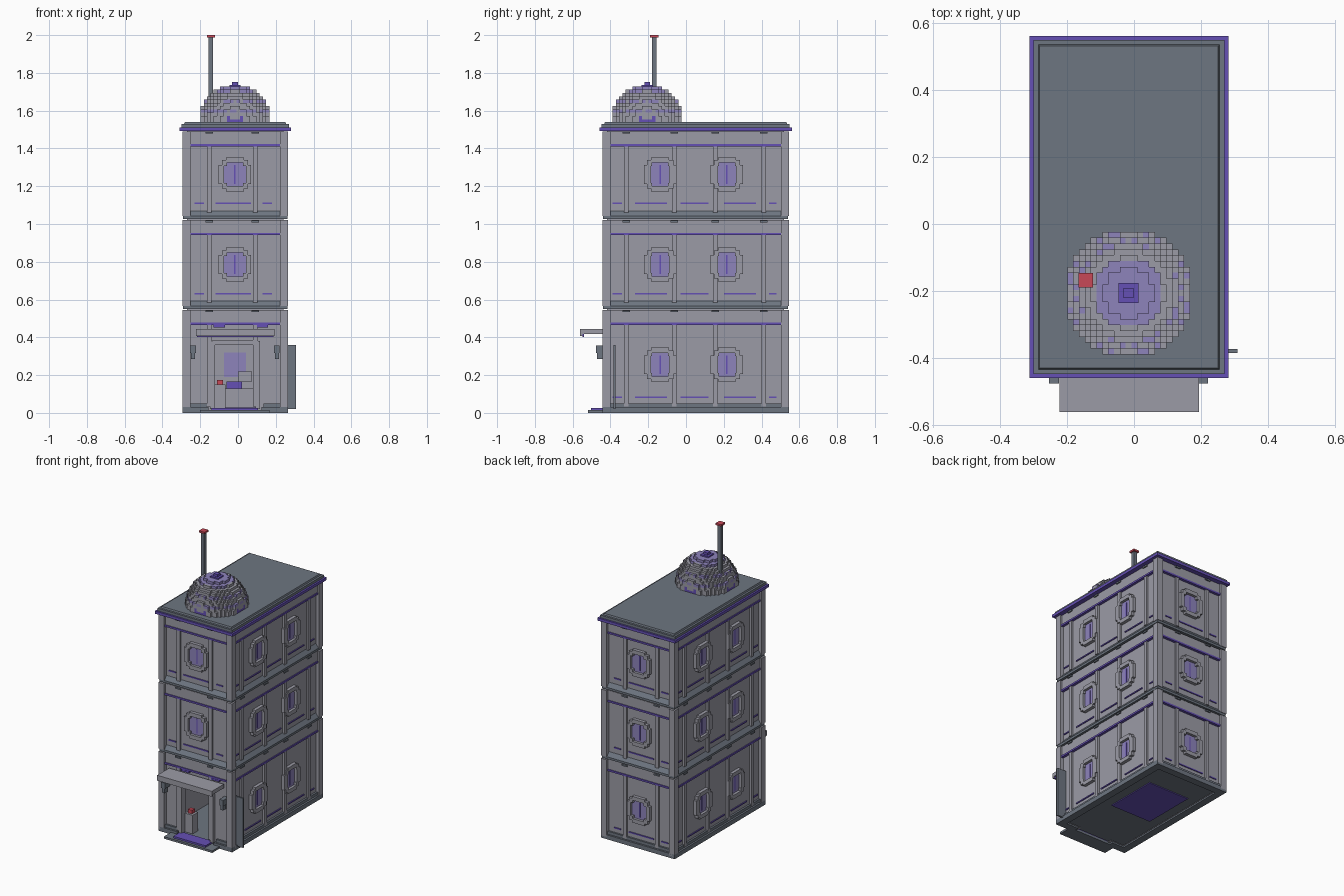
import bpy, bmesh, math
from mathutils import Matrix, Vector

cube = bpy.data.objects.get("Cube")
if cube:
    bpy.data.objects.remove(cube)


def material(name, rgb):
    m = bpy.data.materials.new(name)
    m.use_nodes = True
    m.diffuse_color = (*rgb, 1)
    m.node_tree.nodes["Principled BSDF"].inputs["Base Color"].default_value = (*rgb, 1)
    return m


GRAY = material("light gray", (.33, .33, .38))
SLATE = material("slate", (.155, .18, .22))
LAVENDER = material("lavender glass", (.27, .23, .5))
PURPLE = material("purple trim", (.13, .08, .46))
RED = material("red", (.58, .065, .095))

parts = {}


def mesh_of(name, mat):
    return parts.setdefault(name, (bmesh.new(), mat))[0]


def box(name, mat, x, y, z):
    """Axis-aligned box from three (low, high) ranges."""
    spans = [sorted(r) for r in (x, y, z)]
    size = [b - a for a, b in spans]
    mid = [(a + b) / 2 for a, b in spans]
    bmesh.ops.create_cube(mesh_of(name, mat), size=1,
                          matrix=Matrix.Translation(mid) @ Matrix.Diagonal((*size, 1)))


def frustum(name, mat, z0, z1, inset0, inset1):
    """Sloped block around the whole plan."""
    bm = mesh_of(name, mat)
    rings = []
    for z, i in ((z0, inset0), (z1, inset1)):
        a, b, c, d = X0 + i, X1 - i, Y0 + i, Y1 - i
        rings.append([bm.verts.new((*p, z)) for p in ((a, c), (b, c), (b, d), (a, d))])
    lo, hi = rings
    bm.faces.new(lo[::-1])
    bm.faces.new(hi)
    for k in range(4):
        n = (k + 1) % 4
        bm.faces.new((lo[k], lo[n], hi[n], hi[k]))


# Plan of the tower and depth of the recessed wall panels
X0, X1, Y0, Y1 = -.295, .265, -.443, .545
CX, CY = (X0 + X1) / 2, (Y0 + Y1) / 2
REC = .025
STOREYS = ((0, .545), (.55, 1.02), (1.027, 1.49))


def wall_box(side, name, mat, u, v, d):
    """Box on a wall: u along it, v height, d outward from the panel."""
    if side in ("front", "back"):
        s, edge = (-1, Y0 + REC) if side == "front" else (1, Y1 - REC)
        box(name, mat, u, [edge + s * k for k in d], v)
    else:
        s, edge = (-1, X0 + REC) if side == "right" else (1, X1 - REC)
        box(name, mat, [edge + s * k for k in d], u, v)


def window(side, u, z, half):
    """Rounded pane in a stepped ring frame."""
    pane, ring = "window_panes", "window_frames"
    wall_box(side, pane, LAVENDER, (u - half, u + half), (z - .064, z + .064), (-.002, .004))
    wall_box(side, "window_bars", PURPLE, (u - .004, u + .004), (z - .05, z + .05), (.003, .006))
    for s in (-1, 1):
        wall_box(side, ring, GRAY, (u - .047, u + .047), (z + s * .063, z + s * .09), (-.002, .022))
        wall_box(side, ring, GRAY, (u + s * half, u + s * .086), (z - .05, z + .05), (-.002, .022))
        for t in (-1, 1):
            wall_box(side, ring, GRAY, (u + s * .042, u + s * .07),
                     (z + t * .045, z + t * .075), (-.002, .022))


# Solid upper storeys and hollow ground storey
for z0, z1 in STOREYS[1:]:
    box("upper_walls", GRAY, (X0 + REC, X1 - REC), (Y0 + REC, Y1 - REC), (z0 - .01, z1 + .01))
    frustum("storey_ledges", SLATE, z0, z0 + .015, .004, .004)
    frustum("storey_ledges", SLATE, z0 + .015, z0 + .043, .004, REC)
frustum("upper_walls", GRAY, .5, .56, REC, REC)
DOOR = (-.135, .105)
for side in ("right", "left"):
    wall_box(side, "ground_walls", GRAY, (Y0 + REC, Y1 - REC), (.01, .54), (-.03, 0))
wall_box("back", "ground_walls", GRAY, (X0 + REC, X1 - REC), (.01, .54), (-.03, 0))
wall_box("front", "ground_walls", GRAY, (X0 + REC, DOOR[0]), (.01, .54), (-.03, 0))
wall_box("front", "ground_walls", GRAY, (DOOR[1], X1 - REC), (.01, .54), (-.03, 0))
wall_box("front", "ground_walls", GRAY, DOOR, (.37, .54), (-.03, 0))
frustum("ground_floor", SLATE, .012, .022, .03, .03)

# Ground plinth, sloped on its upper edge
for side, a, b in (("front", X0, X1), ("back", X0, X1), ("left", Y0, Y1), ("right", Y0, Y1)):
    if side == "front":
        runs = ((a, DOOR[0] - .02), (DOOR[1] + .02, b))
    else:
        runs = ((a, b),)
    for run in runs:
        wall_box(side, "plinth", SLATE, run, (0, .03), (-.025, REC))
        wall_box(side, "plinth", SLATE, (run[0] + .01, run[1] - .01), (.03, .05), (-.025, REC * .5))

# Wall dressing for every storey and side
SIDE_PILASTERS = (-.317, -.062, .155, .412)
END_PILASTERS = (-.152, .092)
for n, (z0, z1) in enumerate(STOREYS):
    line = z1 - .073
    for sx in (X0, X1 - .043):
        for sy in (Y0, Y1 - .043):
            box("corner_posts", GRAY, (sx, sx + .043), (sy, sy + .043), (z0 + .015, z1))
    for side in ("front", "back", "left", "right"):
        end = side in ("front", "back")
        a, b = (X0, X1) if end else (Y0, Y1)
        entrance = side == "front" and n == 0
        wall_box(side, "friezes", GRAY, (a + .04, b - .04), (line, z1), (-.002, .012))
        wall_box(side, "frieze_lines", PURPLE, (a + .043, b - .043), (line - .006, line + .006), (0, .018))
        for u in END_PILASTERS if end else SIDE_PILASTERS:
            wall_box(side, "pilasters", GRAY, (u - .012, u + .012), (z0 + .035, line), (-.002, .014))
            wall_box(side, "pilaster_caps", SLATE, (u - .02, u + .02), (z1 - .012, z1 - .002), (0, .02))
        if entrance:
            continue
        centres = (-.016,) if end else (-.137, .217)
        for u in centres:
            window(side, u, z0 + (.255 if n == 0 else .236), .058 if end else .048)
        # Thin purple dashes low on the panels
        dashes = ((-.23, -.18), (-.12, .07), (.13, .18)) if end else \
            ((-.39, -.34), (-.27, -.1), (-.03, .12), (.2, .37), (.44, .48))
        for dash in dashes:
            wall_box(side, "panel_dashes", PURPLE, dash, (z0 + .078, z0 + .086), (0, .006))

# Cornice and roof
frustum("cornice", PURPLE, 1.493, 1.512, -.016, -.016)
frustum("roof_slab", SLATE, 1.512, 1.53, -.004, -.004)
frustum("roof_top", SLATE, 1.53, 1.54, .01, .014)

# Stepped dome made of small blocks, banded by layer
STEP, RADIUS, DX, DY, DZ = .0174, .19, -.016, -.206, 1.537
COUNT = math.ceil(RADIUS / STEP)


def inside(i, j, k):
    return k >= 0 and Vector((i, j, k)).length * STEP < RADIUS


for k in range(COUNT):
    for i in range(-COUNT, COUNT + 1):
        for j in range(-COUNT, COUNT + 1):
            hidden = all(inside(*q) for q in ((i + 1, j, k), (i - 1, j, k), (i, j + 1, k),
                                             (i, j - 1, k), (i, j, k + 1)))
            if not inside(i, j, k) or hidden:
                continue
            near = min(abs(i), abs(j))
            name, mat = "dome_blocks", GRAY
            if k == 0 and near <= 2 or k == 1 and near == 2:
                name, mat = "dome_arches", PURPLE
            elif k >= 9 and math.hypot(i, j) < 6 or k in (3, 6) and (i + j) % 3:
                name, mat = "dome_bands", LAVENDER
            x, y, z = DX + i * STEP, DY + j * STEP, DZ + k * STEP
            h = STEP / 2
            box(name, mat, (x - h, x + h), (y - h, y + h), (z, z + STEP))
for r, top in ((.03, 1.737), (.015, 1.753)):
    box("dome_finial", PURPLE, (DX - r, DX + r), (DY - r, DY + r), (1.71, top))

# Mast with red cap
box("mast", SLATE, (-.156, -.132), (-.18, -.156), (1.53, 1.99))
box("mast_cap", RED, (-.165, -.122), (-.19, -.146), (1.988, 2.0))

# Entrance: awning, jambs, lamps, steps
box("awning", GRAY, (-.222, .193), (-.56, -.43), (.418, .445))
box("awning", GRAY, (-.222, .193), (-.56, -.548), (.408, .42))
box("awning_trim", PURPLE, (-.218, .189), (-.549, -.541), (.403, .419))
for c in (-.1, .13):
    wall_box("front", "awning_studs", PURPLE, (c - .03, c + .03), (.452, .464), (0, .016))
for u in DOOR:
    wall_box("front", "door_jambs", GRAY, (u - .012, u + .012), (.02, .38), (-.03, .02))
wall_box("front", "door_jambs", GRAY, (DOOR[0], DOOR[1]), (.36, .385), (-.03, .02))
for u in (-.238, .206):
    box("lamps", SLATE, (u - .015, u + .015), (-.476, -.41), (.318, .358))
    box("lamps", SLATE, (u - .01, u + .01), (-.47, -.44), (.285, .32))
box("entrance_step", SLATE, (-.2, .168), (-.52, -.42), (0, .014))
box("entrance_mat", PURPLE, (-.14, .105), (-.503, -.42), (.014, .026))

# Side sign plate
box("sign_plate", SLATE, (.235, .308), (-.385, -.373), (.02, .36))

# Interior: counter, pedestal, back window, rug and its underside
box("pedestal", GRAY, (-.125, -.065), (-.4, -.34), (.02, .15))
box("pedestal_light", RED, (-.11, -.08), (-.385, -.355), (.15, .175))
box("counter", GRAY, (-.13, .1), (.15, .22), (.02, .13))
box("counter_top", PURPLE, (-.06, .02), (.16, .21), (.13, .165))
box("counter_screen", GRAY, (0, .075), (.19, .21), (.165, .22))
box("inner_window", LAVENDER, (-.074, .042), (.484, .492), (.19, .32))
box("rug", PURPLE, (-.17, .14), (-.05, .32), (.006, .028))

# Turn collected parts into objects
for name, (bm, mat) in parts.items():
    bmesh.ops.recalc_face_normals(bm, faces=bm.faces)
    mesh = bpy.data.meshes.new(name)
    bm.to_mesh(mesh)
    bm.free()
    mesh.materials.append(mat)
    bpy.context.scene.collection.objects.link(bpy.data.objects.new(name, mesh))
